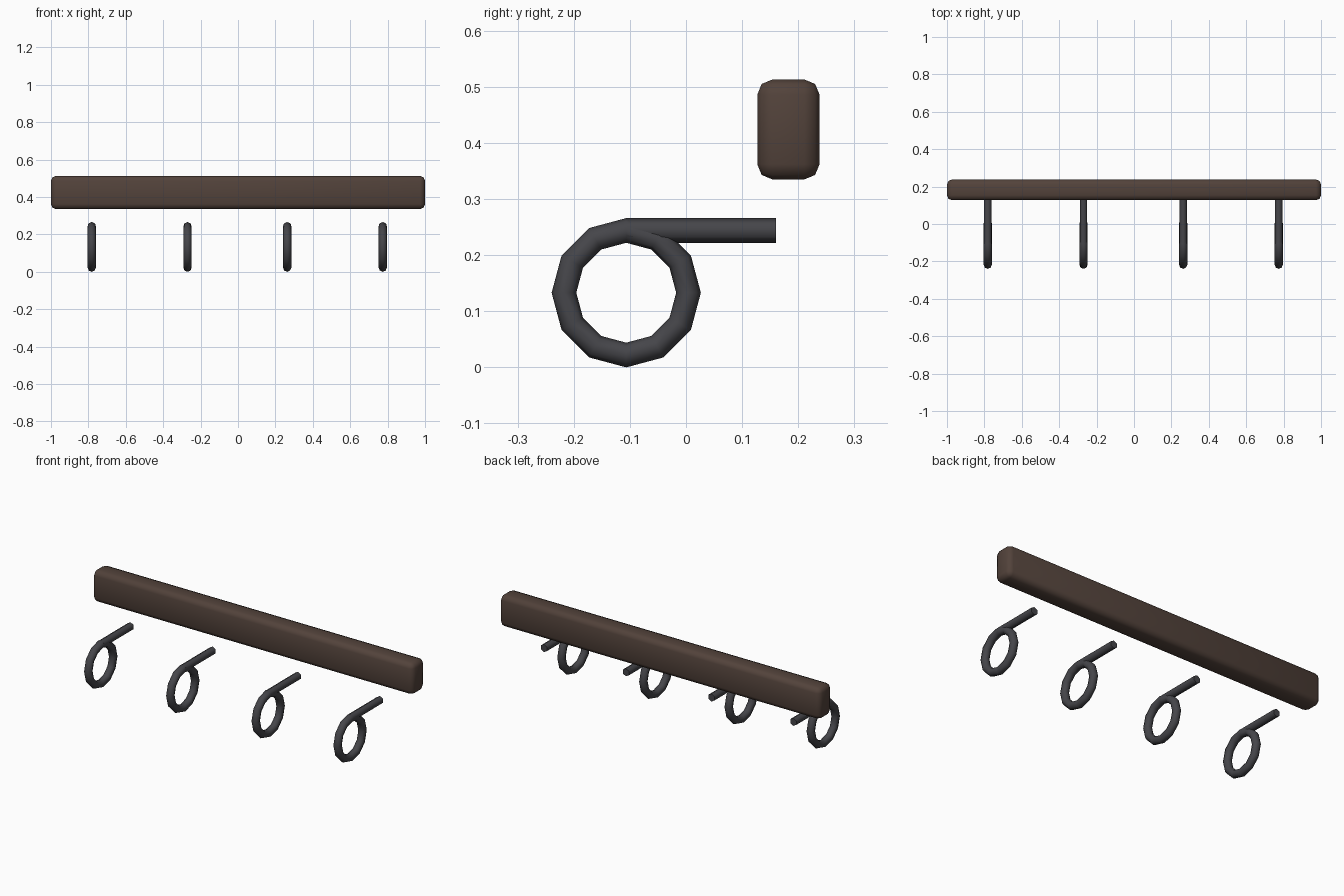
import bpy
from math import radians

if "Cube" in bpy.data.objects:
    bpy.data.objects.remove(bpy.data.objects["Cube"])


def material(name, rgb):
    m = bpy.data.materials.new(name)
    m.diffuse_color = (*rgb, 1)
    m.use_nodes = True
    m.node_tree.nodes["Principled BSDF"].inputs["Base Color"].default_value = m.diffuse_color
    return m


wood = material("dark_wood", (0.085, 0.055, 0.043))
metal = material("dark_metal", (0.06, 0.06, 0.068))


def finish(name, mat, angle):
    ob = bpy.context.object
    ob.name = name
    ob.data.materials.append(mat)
    bpy.ops.object.shade_smooth_by_angle(angle=radians(angle))
    return ob


# Wall board with rounded edges
bpy.ops.mesh.primitive_cube_add(size=1, location=(0, 0.1825, 0.424))
board = bpy.context.object
board.scale = (2, 0.111, 0.178)
bpy.ops.object.transform_apply(location=False, rotation=False, scale=True)
bev = board.modifiers.new("rounded_edges", 'BEVEL')
bev.width = 0.027
bev.segments = 2
bpy.ops.object.modifier_apply(modifier=bev.name)
finish("board", wood, 50)

# Hooks: a ring with a straight six-sided stem running back from its top
RING_R, WIRE_R = 0.111, 0.022
RING_Y, RING_Z = -0.1065, RING_R + WIRE_R
STEM_END = 0.16

for i, x in enumerate((-0.782, -0.27, 0.263, 0.774), 1):
    bpy.ops.mesh.primitive_torus_add(
        major_segments=12, minor_segments=8, major_radius=RING_R,
        minor_radius=WIRE_R, location=(x, RING_Y, RING_Z),
        rotation=(0, radians(90), 0))
    finish(f"hook_ring_{i}", metal, 65)

    bpy.ops.mesh.primitive_cylinder_add(
        vertices=6, radius=WIRE_R, depth=STEM_END - RING_Y,
        location=(x, (RING_Y + STEM_END) / 2, RING_Z + RING_R),
        rotation=(radians(90), 0, 0))
    finish(f"hook_stem_{i}", metal, 65)
